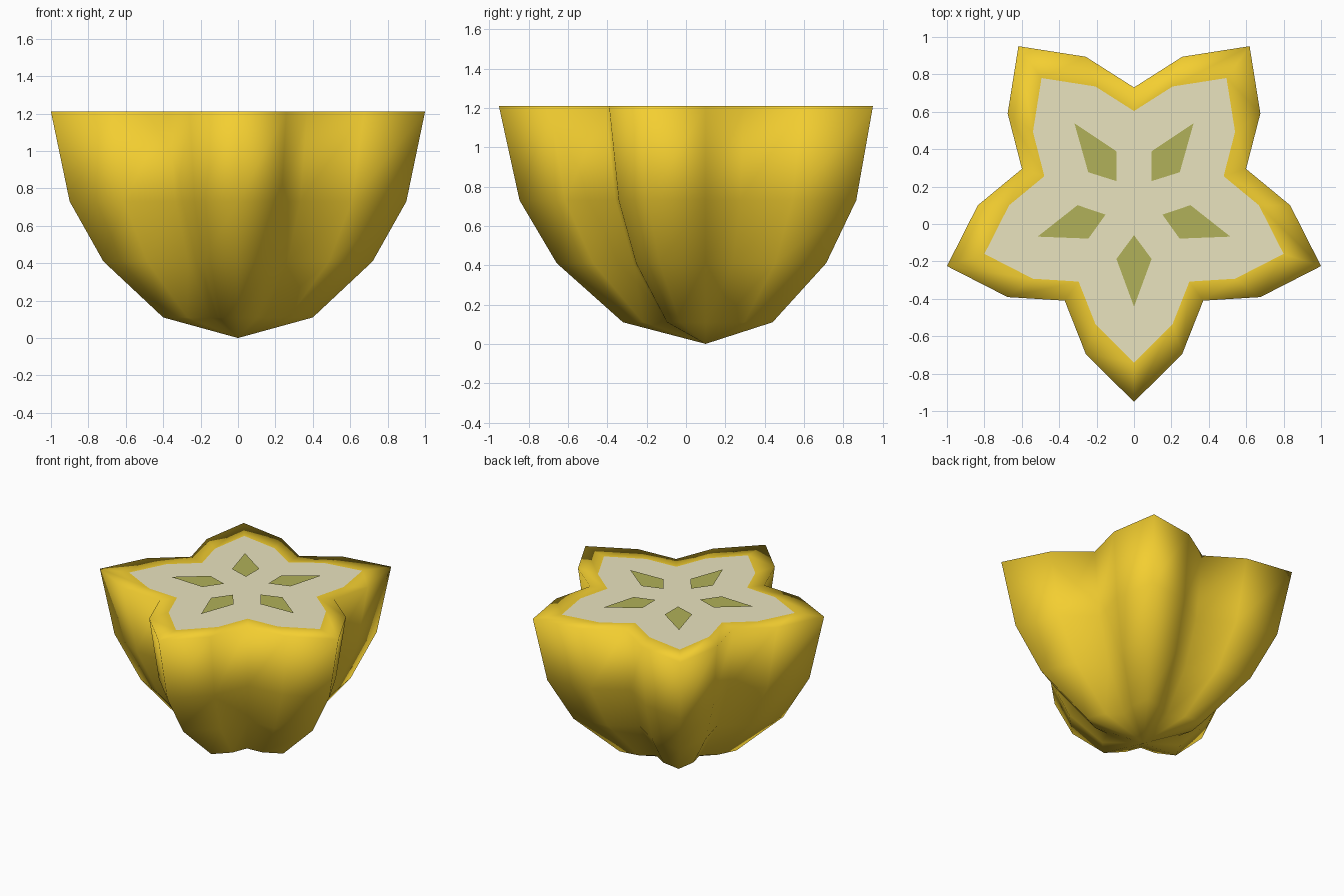
import bpy, bmesh
from math import sin, cos, pi

if "Cube" in bpy.data.objects:
    bpy.data.objects.remove(bpy.data.objects["Cube"])

CY = 0.10          # star centre, so that the bounds are centred on y
TOP = 1.21
STAR = [1.0515, 0.835, 0.63, 0.835]   # radii: tip, flank, valley, flank


def material(name, rgb):
    m = bpy.data.materials.new(name)
    m.diffuse_color = (*rgb, 1)
    m.use_nodes = True
    m.node_tree.nodes["Principled BSDF"].inputs["Base Color"].default_value = m.diffuse_color
    return m


def finish(bm, name, mats):
    me = bpy.data.meshes.new(name)
    bm.to_mesh(me)
    bm.free()
    for m in mats:
        me.materials.append(m)
    ob = bpy.data.objects.new(name, me)
    bpy.context.collection.objects.link(ob)
    return ob


def star_ring(bm, scale, z):
    ring = []
    for i in range(20):
        a = -pi / 2 + i * pi / 10
        r = STAR[i % 4] * scale
        ring.append(bm.verts.new((r * cos(a), CY + r * sin(a), z)))
    return ring


skin = material("skin_yellow", (0.90, 0.62, 0.03))
flesh = material("flesh_cream", (0.82, 0.77, 0.52))
seed = material("seed_olive", (0.44, 0.44, 0.10))

# Halved fruit: star rings from the pointed base up to the cut, then inward
bm = bmesh.new()
profile = [(0.4, 0.11), (0.72, 0.41), (0.9, 0.73), (1.0, TOP), (0.8, TOP)]
rings = [star_ring(bm, s, z) for s, z in profile]
base = bm.verts.new((0, CY, 0))
core = bm.verts.new((0, CY, TOP))
for i in range(20):
    j = (i + 1) % 20
    bm.faces.new((base, rings[0][j], rings[0][i]))
    for lo, hi in zip(rings, rings[1:]):
        bm.faces.new((lo[i], lo[j], hi[j], hi[i]))
    # Cream cut face
    bm.faces.new((rings[-1][i], rings[-1][j], core)).material_index = 1
for f in bm.faces:
    f.smooth = True
finish(bm, "fruit_half", [skin, flesh])

# Five flat kite-shaped seeds on the cut face
for k in range(5):
    a = -pi / 2 + k * 2 * pi / 5
    bm = bmesh.new()
    kite = [(0.16, 0), (0.287, -0.094), (0.542, 0), (0.287, 0.094)]
    bm.faces.new([bm.verts.new((u * cos(a) - v * sin(a),
                                CY + u * sin(a) + v * cos(a), TOP + 0.008))
                  for u, v in kite])
    finish(bm, f"seed_{k + 1}", [seed])
